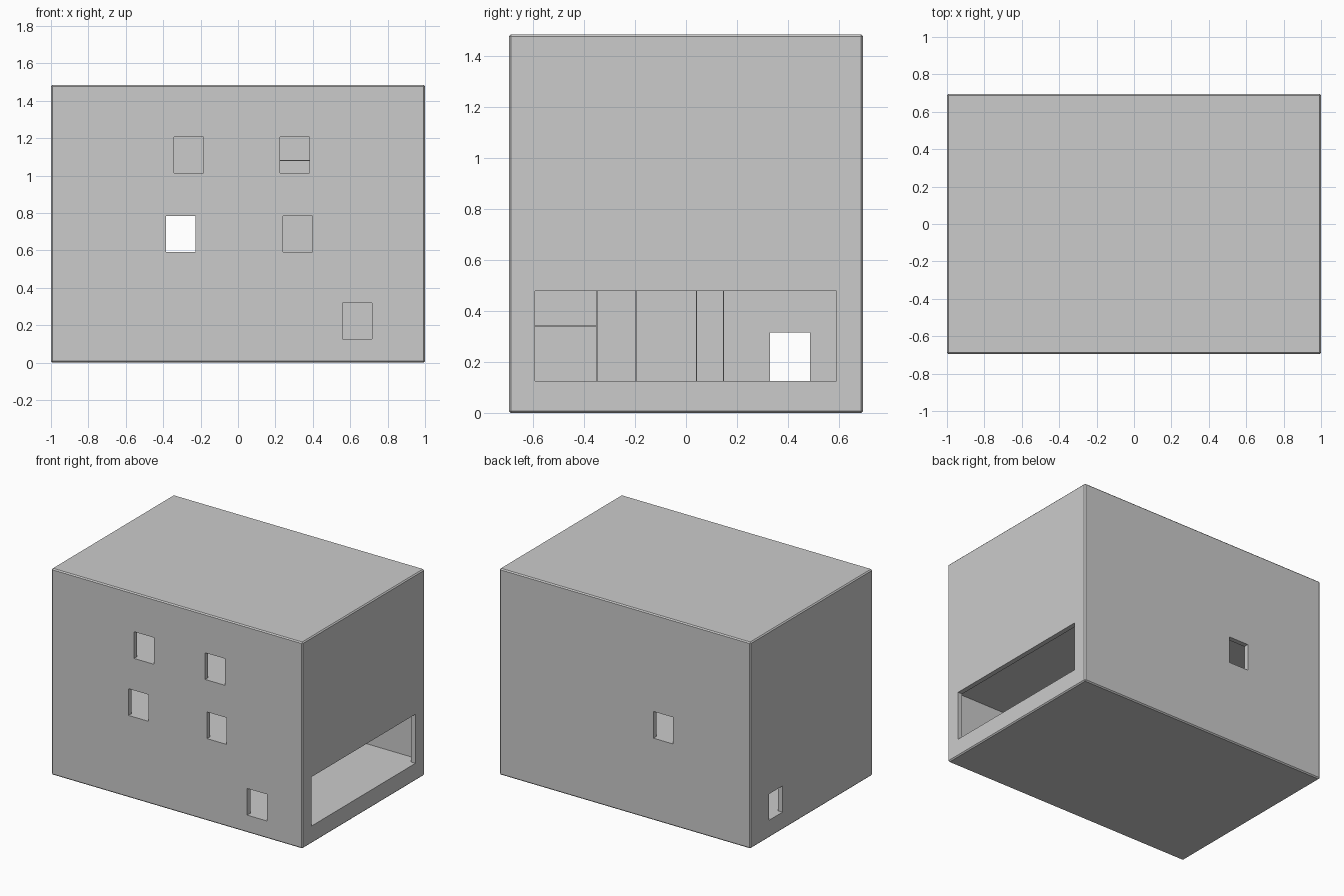
import bpy
from mathutils import Vector

if "Cube" in bpy.data.objects:
    bpy.data.objects.remove(bpy.data.objects["Cube"])


def box(name, x, y, z):
    """Axis-aligned box from (min, max) ranges."""
    lo, hi = Vector((x[0], y[0], z[0])), Vector((x[1], y[1], z[1]))
    bpy.ops.mesh.primitive_cube_add(size=1)
    ob = bpy.context.object
    ob.name = name
    mid, size = (lo + hi) / 2, hi - lo
    for v in ob.data.vertices:
        v.co = mid + Vector((v.co.x * size.x, v.co.y * size.y, v.co.z * size.z))
    return ob


W, D, H, T = 1.0, 0.695, 1.485, 0.035   # half width, half depth, height, wall

# Outer shell with thin chamfered edges
shell = box("building_shell", (-W, W), (-D, D), (0, H))
bev = shell.modifiers.new("chamfer", 'BEVEL')
bev.width = 0.008
bev.segments = 1


def cut(name, x, y, z):
    c = box(name, x, y, z)
    c.hide_render = True
    c.display_type = 'WIRE'
    m = shell.modifiers.new(name, 'BOOLEAN')
    m.operation = 'DIFFERENCE'
    m.solver = 'EXACT'
    m.object = c


# One hollow room per storey
for i, (floor, ceiling) in enumerate(((0.123, 0.52), (0.588, 0.94), (1.01, 1.40))):
    cut(f"room_cutter_{i}", (-W + T, W - T), (-D + T, D - T), (floor, ceiling))

# Front windows: left x, sill z
for i, (x, z) in enumerate(((-0.341, 1.013), (0.225, 1.013), (-0.385, 0.591),
                            (0.24, 0.591), (0.56, 0.126))):
    cut(f"front_window_cutter_{i}", (x, x + 0.157), (-D - 0.05, -D + 0.07), (z, z + 0.192))

# Back window, wide right opening, left door
cut("back_window_cutter", (-0.385, -0.228), (D - 0.07, D + 0.05), (0.591, 0.783))
cut("right_opening_cutter", (W - 0.07, W + 0.05), (-0.592, 0.59), (0.126, 0.479))
cut("left_door_cutter", (-W - 0.05, -W + 0.07), (0.33, 0.487), (0.126, 0.315))

# Thin partitions and shelves inside
for i, y in enumerate((-0.349, -0.197, 0.042, 0.148)):
    box(f"partition_{i}", (-0.4, 0.2), (y - 0.002, y + 0.002), (0.12, 0.525))
box("lower_shelf", (-0.4, 0.2), (-0.66, -0.349), (0.338, 0.342))
box("upper_shelf", (0.1, 0.5), (0.3, 0.665), (1.078, 1.082))
